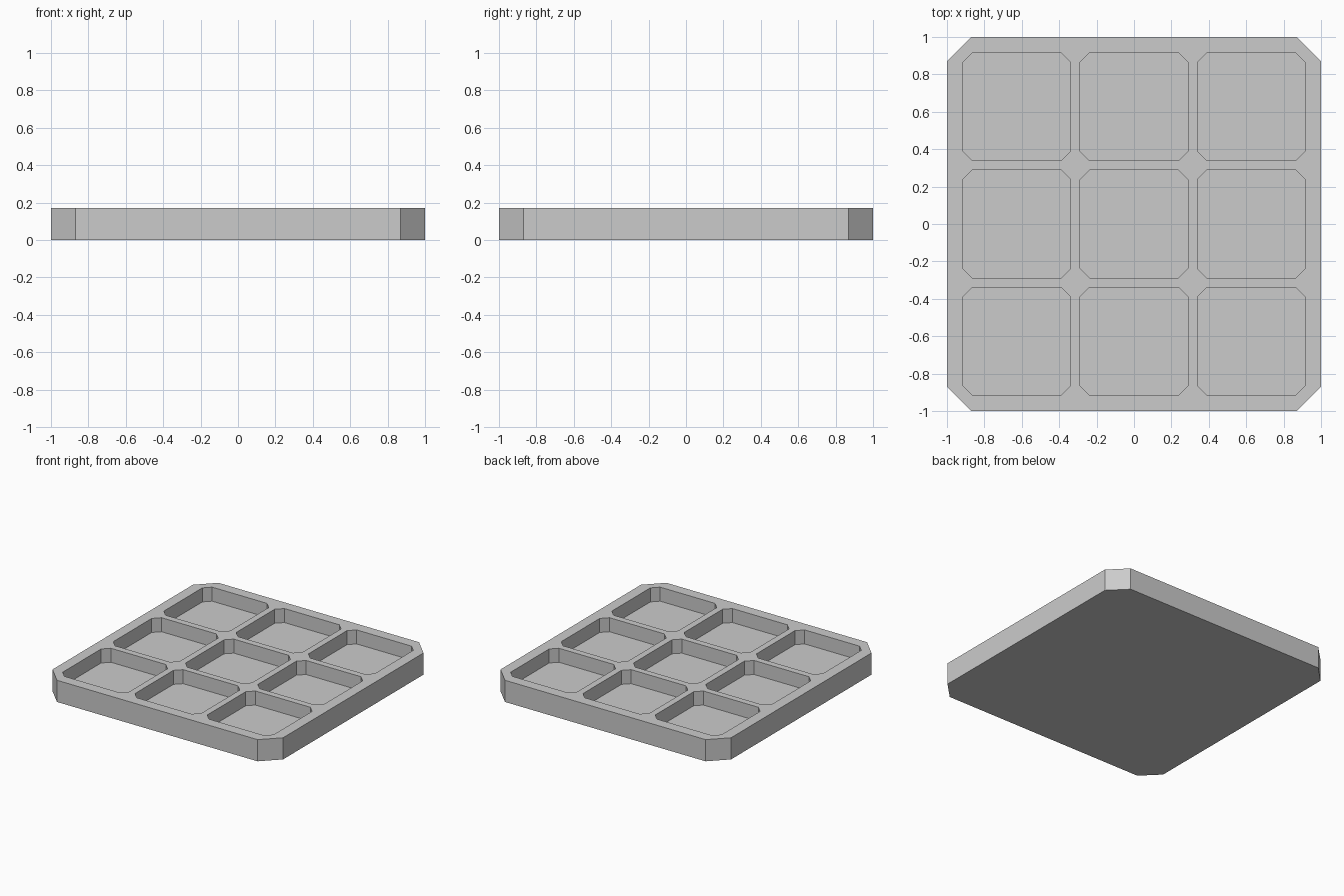
import bpy
import bmesh

SIZE, HEIGHT, CORNER = 1.0, 0.17, 0.13            # outer half width, height, corner cut
POCKET, POCKET_CORNER = 0.288, 0.05               # pocket half width, corner cut
PITCH, FLOOR = 0.627, 0.06                        # pocket spacing, pocket floor height

cube = bpy.data.objects.get("Cube")
if cube:
    bpy.data.objects.remove(cube, do_unlink=True)

grey = bpy.data.materials.new("light_grey")
grey.use_nodes = True
colour = (0.6, 0.6, 0.6, 1.0)
grey.diffuse_color = colour
grey.node_tree.nodes["Principled BSDF"].inputs["Base Color"].default_value = colour


def add_cut_square(bm, cx, cy, half, cut, z0, z1):
    """Add a square prism with chamfered corners."""
    i = half - cut
    outline = [(i, -half), (half, -i), (half, i), (i, half),
               (-i, half), (-half, i), (-half, -i), (-i, -half)]
    base = bm.faces.new([bm.verts.new((cx + x, cy + y, z0)) for x, y in outline])
    top = bmesh.ops.extrude_face_region(bm, geom=[base])["geom"]
    moved = [v for v in top if isinstance(v, bmesh.types.BMVert)]
    bmesh.ops.translate(bm, verts=moved, vec=(0, 0, z1 - z0))


def make_object(name, bm):
    bmesh.ops.recalc_face_normals(bm, faces=bm.faces)
    mesh = bpy.data.meshes.new(name)
    bm.to_mesh(mesh)
    bm.free()
    mesh.materials.append(grey)
    obj = bpy.data.objects.new(name, mesh)
    bpy.context.collection.objects.link(obj)
    return obj


# Tray body
bm = bmesh.new()
add_cut_square(bm, 0, 0, SIZE, CORNER, 0, HEIGHT)
tray = make_object("tray", bm)

# Three by three grid of pockets
bm = bmesh.new()
for col in (-1, 0, 1):
    for row in (-1, 0, 1):
        add_cut_square(bm, col * PITCH, row * PITCH, POCKET, POCKET_CORNER, FLOOR, HEIGHT + 0.1)
cutter = make_object("pocket_cutter", bm)

# Carve the pockets, then drop the cutter
carve = tray.modifiers.new("pockets", "BOOLEAN")
carve.operation = "DIFFERENCE"
carve.solver = "EXACT"
carve.object = cutter
bpy.context.view_layer.objects.active = tray
tray.select_set(True)
bpy.ops.object.modifier_apply(modifier=carve.name)
bpy.data.objects.remove(cutter, do_unlink=True)
